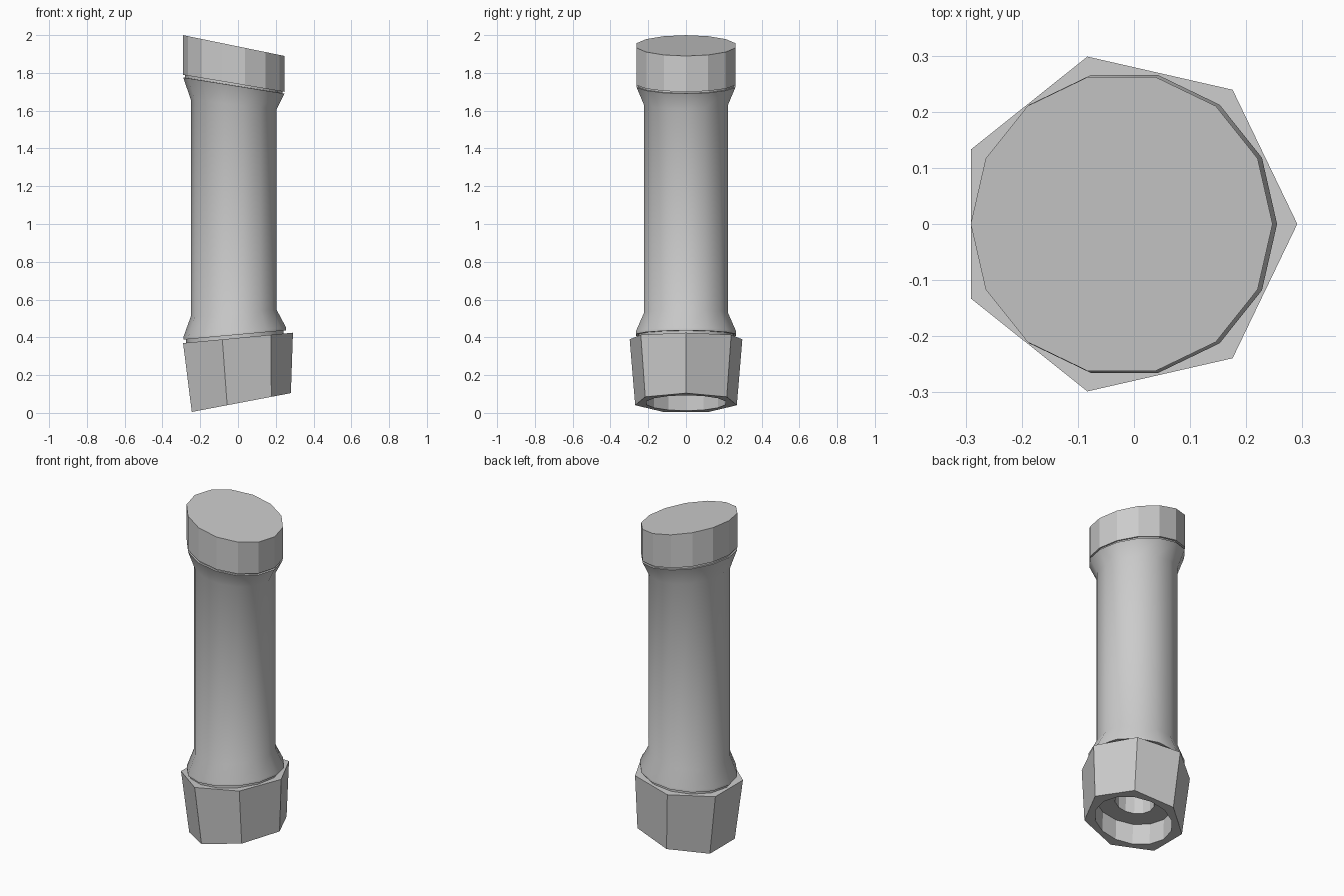
import bpy, bmesh
from math import cos, sin, tau, radians

if "Cube" in bpy.data.objects:
    bpy.data.objects.remove(bpy.data.objects["Cube"])


def loft(name, rings, cap_start=True, cap_end=True, smooth=False):
    """Skin tilted polygon rings: (sides, radius, centre x, z at x=0, slope along x)."""
    bm = bmesh.new()
    loops = []
    for n, r, cx, z, slope in rings:
        loop = []
        for i in range(n):
            x = cx + r * cos(tau * i / n)
            loop.append(bm.verts.new((x, r * sin(tau * i / n), z + slope * x)))
        loops.append(loop)
    for a, b in zip(loops, loops[1:]):
        m = min(len(a), len(b))
        ka, kb = len(a) // m, len(b) // m
        for i in range(m):
            edge_a = [a[(i * ka + j) % len(a)] for j in range(ka + 1)]
            edge_b = [b[(i * kb + j) % len(b)] for j in range(kb + 1)]
            bm.faces.new(edge_a + edge_b[::-1])
    if cap_start:
        bm.faces.new(loops[0][::-1])
    if cap_end:
        bm.faces.new(loops[-1])
    bmesh.ops.remove_doubles(bm, verts=bm.verts, dist=1e-5)
    bmesh.ops.recalc_face_normals(bm, faces=bm.faces)
    mesh = bpy.data.meshes.new(name)
    bm.to_mesh(mesh)
    bm.free()
    ob = bpy.data.objects.new(name, mesh)
    bpy.context.collection.objects.link(ob)
    if smooth:
        bpy.ops.object.select_all(action='DESELECT')
        ob.select_set(True)
        bpy.context.view_layer.objects.active = ob
        bpy.ops.object.shade_smooth_by_angle(angle=radians(30))
    return ob


N = 14

# Smooth shaft with a flare and a recessed neck at each end, hollow at the bottom
loft("shaft", [
    (N, 0.11, -0.01, 0.90, 0.0),
    (N, 0.11, -0.01, 0.397, 0.0945),
    (N, 0.257, -0.017, 0.397, 0.0945),
    (N, 0.257, -0.017, 0.414, 0.09),
    (N, 0.272, -0.017, 0.414, 0.09),
    (N, 0.272, -0.017, 0.428, 0.09),
    (N, 0.2275, -0.0225, 0.529, 0.077),
    (N, 0.2275, -0.0225, 1.632, -0.11),
    (N, 0.268, -0.022, 1.729, -0.16),
    (N, 0.258, -0.022, 1.730, -0.16),
    (N, 0.258, -0.022, 1.745, -0.168),
], smooth=True)

# Faceted slanted cap
loft("top_cap", [
    (N, 0.269, -0.022, 1.741, -0.168),
    (N, 0.269, -0.022, 1.940, -0.205),
])

# Seven-sided base collar with a stepped bore
loft("base_collar", [
    (N, 0.11, -0.01, 0.397, 0.0945),
    (7, 0.306, -0.015, 0.397, 0.0945),
    (7, 0.276, 0.004, 0.0515, 0.19),
    (N, 0.215, 0.004, 0.0515, 0.19),
    (N, 0.215, 0.000, 0.175, 0.16),
    (N, 0.11, -0.005, 0.175, 0.16),
    (N, 0.11, -0.01, 0.397, 0.0945),
], cap_start=False, cap_end=False)
